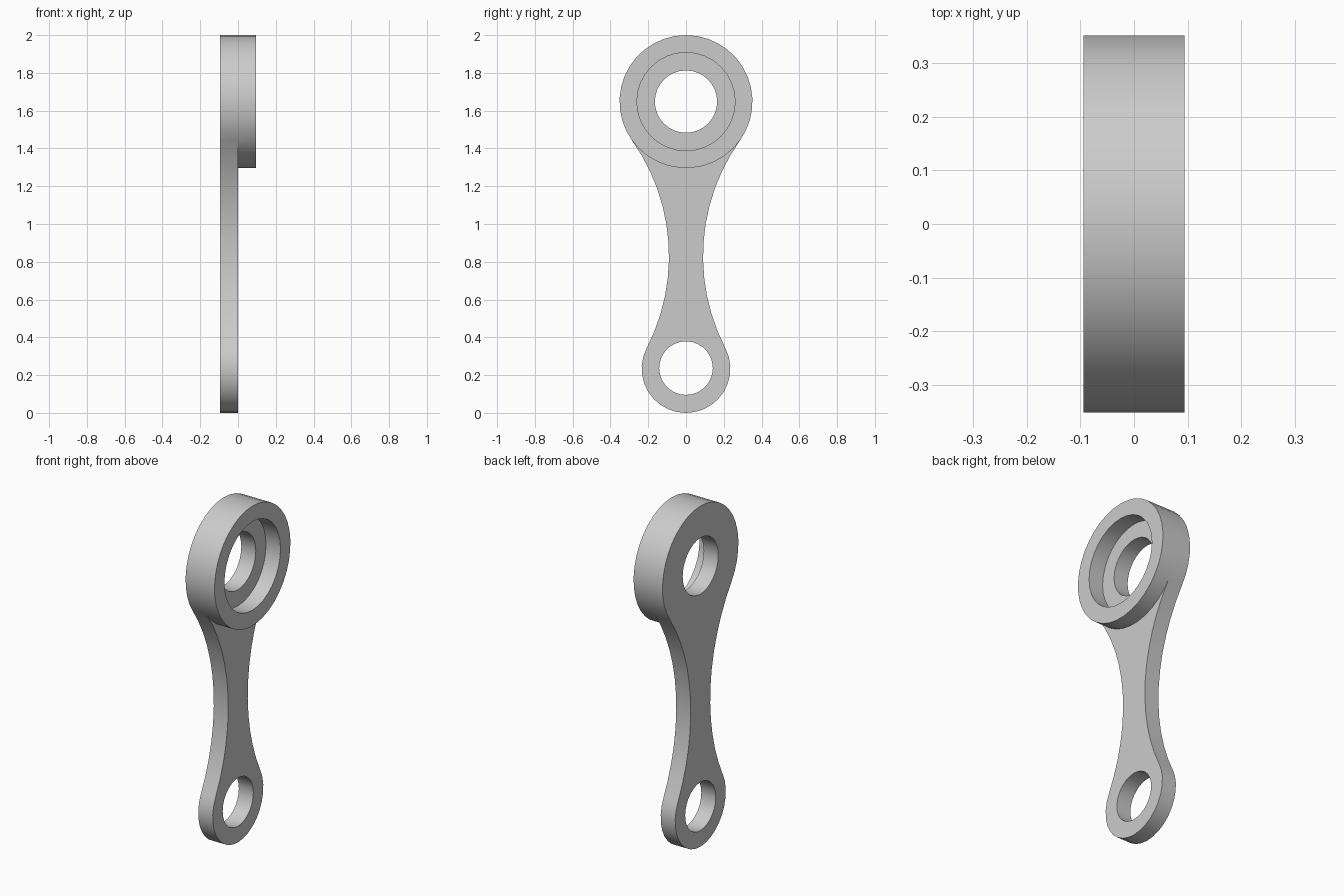
import bpy
import bmesh
from math import atan2, cos, hypot, pi, sin

if "Cube" in bpy.data.objects:
    bpy.data.objects.remove(bpy.data.objects["Cube"], do_unlink=True)

# Thickness planes along x
BACK, MID, FRONT = -0.094, 0.0, 0.094

# Big eye, small eye and the waist arcs tangent to both, as (y, z)
BIG_Z, BIG_R = 1.648, 0.352
SMALL_Z, SMALL_R = 0.235, 0.235
WAIST_Y, WAIST_Z = 1.15, 0.829


def arc(y, z, r, start, end, steps):
    """Points along an arc, both ends included."""
    angles = [start + (end - start) * i / steps for i in range(steps + 1)]
    return [(y + r * cos(a), z + r * sin(a)) for a in angles]


def circle(z, r, steps):
    return arc(0, z, r, 0, 2 * pi, steps)[:-1]


# Tangent angles and radius of the waist
big_a = atan2(WAIST_Z - BIG_Z, WAIST_Y)
small_a = atan2(WAIST_Z - SMALL_Z, WAIST_Y)
waist_r = hypot(WAIST_Y, WAIST_Z - BIG_Z) - BIG_R

# Outline pieces, running counter-clockwise
upper = arc(0, BIG_Z, BIG_R, big_a, pi - big_a, 26)
lower = arc(0, BIG_Z, BIG_R, pi - big_a, 2 * pi + big_a, 11)
right_side = arc(WAIST_Y, WAIST_Z, waist_r, pi + small_a, pi + big_a, 12)
left_side = [(-y, z) for y, z in reversed(right_side)]
bottom = arc(0, SMALL_Z, SMALL_R, pi - small_a, 2 * pi + small_a, 20)
neck = left_side + bottom[1:-1] + right_side

outline = upper + neck[1:-1]
web = neck + lower[-2:0:-1]
boss = upper + lower[1:-1]
big_hole = circle(BIG_Z, 0.165, 32)
recess = circle(BIG_Z, 0.26, 32)
small_hole = circle(SMALL_Z + 0.002, 0.142, 28)

bm = bmesh.new()
cache = {}


def vert(x, point):
    key = (round(x, 4), round(point[0], 4), round(point[1], 4))
    if key not in cache:
        cache[key] = bm.verts.new((x, *point))
    return cache[key]


def wall(loop, x0, x1):
    """Straight wall following a closed loop."""
    for p, q in zip(loop, loop[1:] + loop[:1]):
        bm.faces.new([vert(x0, p), vert(x0, q), vert(x1, q), vert(x1, p)])


def cap(x, *loops):
    """Flat face with holes; the first loop is the outer edge."""
    edges = []
    for loop in loops:
        for p, q in zip(loop, loop[1:] + loop[:1]):
            pair = (vert(x, p), vert(x, q))
            edges.append(bm.edges.get(pair) or bm.edges.new(pair))
    bmesh.ops.triangle_fill(bm, use_beauty=True, edges=edges, normal=(1, 0, 0))


# Outer walls, bores and recess wall
wall(outline, BACK, MID)
wall(boss, MID, FRONT)
wall(big_hole, BACK, MID)
wall(small_hole, BACK, MID)
wall(recess, MID, FRONT)

# Back plate face, neck face, recess floor and boss rim
cap(BACK, outline, big_hole, small_hole)
cap(MID, web, small_hole)
cap(MID, recess, big_hole)
cap(FRONT, boss, recess)

bmesh.ops.recalc_face_normals(bm, faces=bm.faces)
mesh = bpy.data.meshes.new("connecting_link")
bm.to_mesh(mesh)
bm.free()

# Plain grey metal
grey = bpy.data.materials.new("grey")
grey.use_nodes = True
grey.diffuse_color = (0.6, 0.6, 0.6, 1)
grey.node_tree.nodes["Principled BSDF"].inputs["Base Color"].default_value = (0.6, 0.6, 0.6, 1)
mesh.materials.append(grey)

link = bpy.data.objects.new("connecting_link", mesh)
bpy.context.collection.objects.link(link)
bpy.ops.object.select_all(action="DESELECT")
link.select_set(True)
bpy.context.view_layer.objects.active = link
bpy.ops.object.shade_smooth_by_angle(angle=pi / 6)
